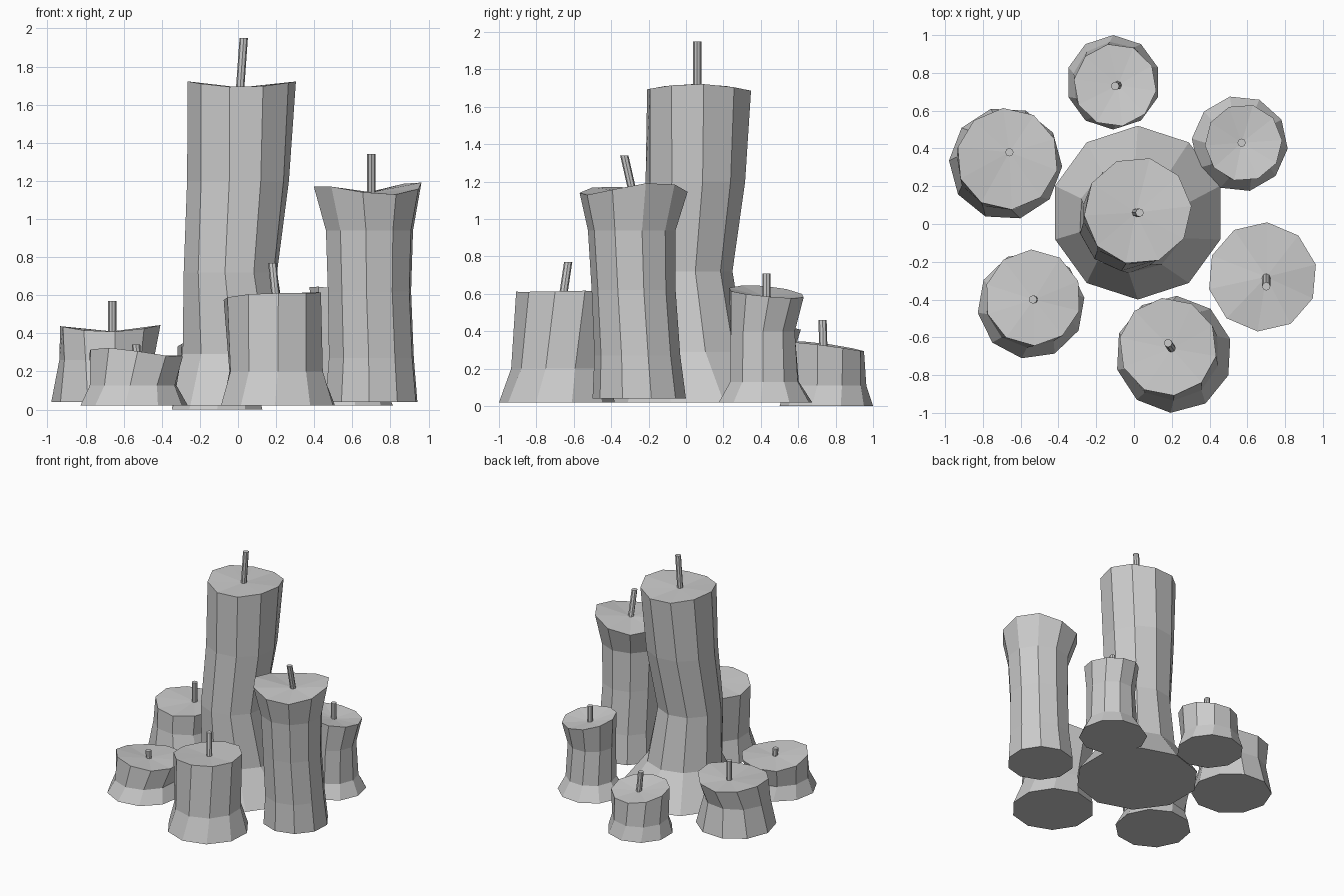
import bpy, bmesh
from math import cos, sin, radians, pi
from mathutils import Vector

cube = bpy.data.objects.get("Cube")
if cube:
    bpy.data.objects.remove(cube, do_unlink=True)

wax = bpy.data.materials.new("light_grey_wax")
wax.use_nodes = True
GREY = (0.6, 0.6, 0.6, 1)
wax.diffuse_color = GREY
wax.node_tree.nodes["Principled BSDF"].inputs["Base Color"].default_value = GREY

SIDES = 10


def make_object(name, bm):
    bmesh.ops.recalc_face_normals(bm, faces=bm.faces)
    mesh = bpy.data.meshes.new(name)
    bm.to_mesh(mesh)
    bm.free()
    mesh.materials.append(wax)
    bpy.context.collection.objects.link(bpy.data.objects.new(name, mesh))


def add_ring(bm, centre, radius, start, sides, height=lambda a: 0):
    verts = []
    for i in range(sides):
        a = radians(start) + 2 * pi * i / sides
        offset = Vector((radius * cos(a), radius * sin(a), height(a)))
        verts.append(bm.verts.new(Vector(centre) + offset))
    return verts


def bridge(bm, low, high):
    for i in range(len(low)):
        j = (i + 1) % len(low)
        bm.faces.new((low[i], low[j], high[j], high[i]))


def candle(name, rings, start, twist, dip, tilt, saddle, wick):
    """rings: (x, y, z, radius) from the foot up; tilt and saddle: (size, direction) of the rim"""
    bm = bmesh.new()

    def rim(a):
        return (tilt[0] * cos(a - radians(tilt[1]))
                + saddle[0] * cos(2 * (a - radians(saddle[1]))))

    loops = []
    last = len(rings) - 1
    for k, (x, y, z, r) in enumerate(rings):
        shape = rim if k == last else (lambda a: 0)
        loops.append(add_ring(bm, (x, y, z), r, start + twist * k / last, SIDES, shape))
    for low, high in zip(loops, loops[1:]):
        bridge(bm, low, high)
    bm.faces.new(loops[0])

    # Sunken top, fanned around the foot of the wick
    foot, tip = Vector(wick[0]), Vector(wick[1])
    hub = bm.verts.new((foot.x, foot.y, dip))
    top = loops[-1]
    for i in range(SIDES):
        bm.faces.new((top[i], top[(i + 1) % SIDES], hub))
    make_object(name, bm)

    # Leaning wick
    bm = bmesh.new()
    low = add_ring(bm, foot - Vector((0, 0, 0.02)), 0.022, 0, 8)
    high = add_ring(bm, tip, 0.022, 0, 8)
    bridge(bm, low, high)
    bm.faces.new(low)
    bm.faces.new(high)
    make_object(name + "_wick", bm)


candle("tall_centre_candle",
       [(0.02, 0.06, 0.02, 0.46), (-0.01, 0.03, 0.29, 0.29), (-0.04, 0.0, 0.72, 0.25),
        (0.0, 0.05, 1.2, 0.27), (0.02, 0.07, 1.705, 0.285)],
       90, -13, 1.69, (0.004, 270), (0.017, 0),
       ((0.01, 0.06, 1.69), (0.03, 0.06, 1.95)))

candle("left_front_candle",
       [(0.7, -0.25, 0.04, 0.25), (0.7, -0.26, 0.27, 0.23), (0.69, -0.28, 0.62, 0.225),
        (0.69, -0.29, 0.94, 0.235), (0.68, -0.28, 1.155, 0.29)],
       -93, -2, 1.14, (0.01, 10), (0.03, 28),
       ((0.7, -0.28, 1.14), (0.7, -0.33, 1.34)))

candle("front_candle",
       [(0.21, -0.69, 0.02, 0.31), (0.2, -0.68, 0.2, 0.255), (0.18, -0.65, 0.6, 0.26)],
       -93, 10, 0.59, (0.02, -20), (0.008, 60),
       ((0.2, -0.66, 0.59), (0.18, -0.63, 0.77)))

candle("right_front_candle",
       [(-0.545, -0.43, 0.02, 0.285), (-0.55, -0.42, 0.125, 0.235), (-0.535, -0.39, 0.29, 0.255)],
       -100, 12, 0.28, (0.02, 240), (0.015, 45),
       ((-0.53, -0.4, 0.28), (-0.535, -0.4, 0.34)))

candle("right_back_candle",
       [(-0.68, 0.32, 0.04, 0.3), (-0.69, 0.32, 0.26, 0.25), (-0.67, 0.345, 0.425, 0.27)],
       -75, -10, 0.41, (0.003, 0), (0.017, 0),
       ((-0.66, 0.38, 0.41), (-0.66, 0.38, 0.57)))

candle("left_back_candle",
       [(0.56, 0.425, 0.02, 0.255), (0.57, 0.42, 0.13, 0.19), (0.57, 0.41, 0.4, 0.18),
        (0.58, 0.43, 0.61, 0.205)],
       -78, 10, 0.58, (0.034, 215), (0.004, 0),
       ((0.57, 0.43, 0.58), (0.57, 0.43, 0.71)))

candle("back_candle",
       [(-0.11, 0.75, 0.0, 0.25), (-0.11, 0.75, 0.11, 0.215), (-0.1, 0.735, 0.325, 0.22)],
       90, 10, 0.3, (0.028, -100), (0.005, 0),
       ((-0.085, 0.735, 0.3), (-0.1, 0.73, 0.46)))
